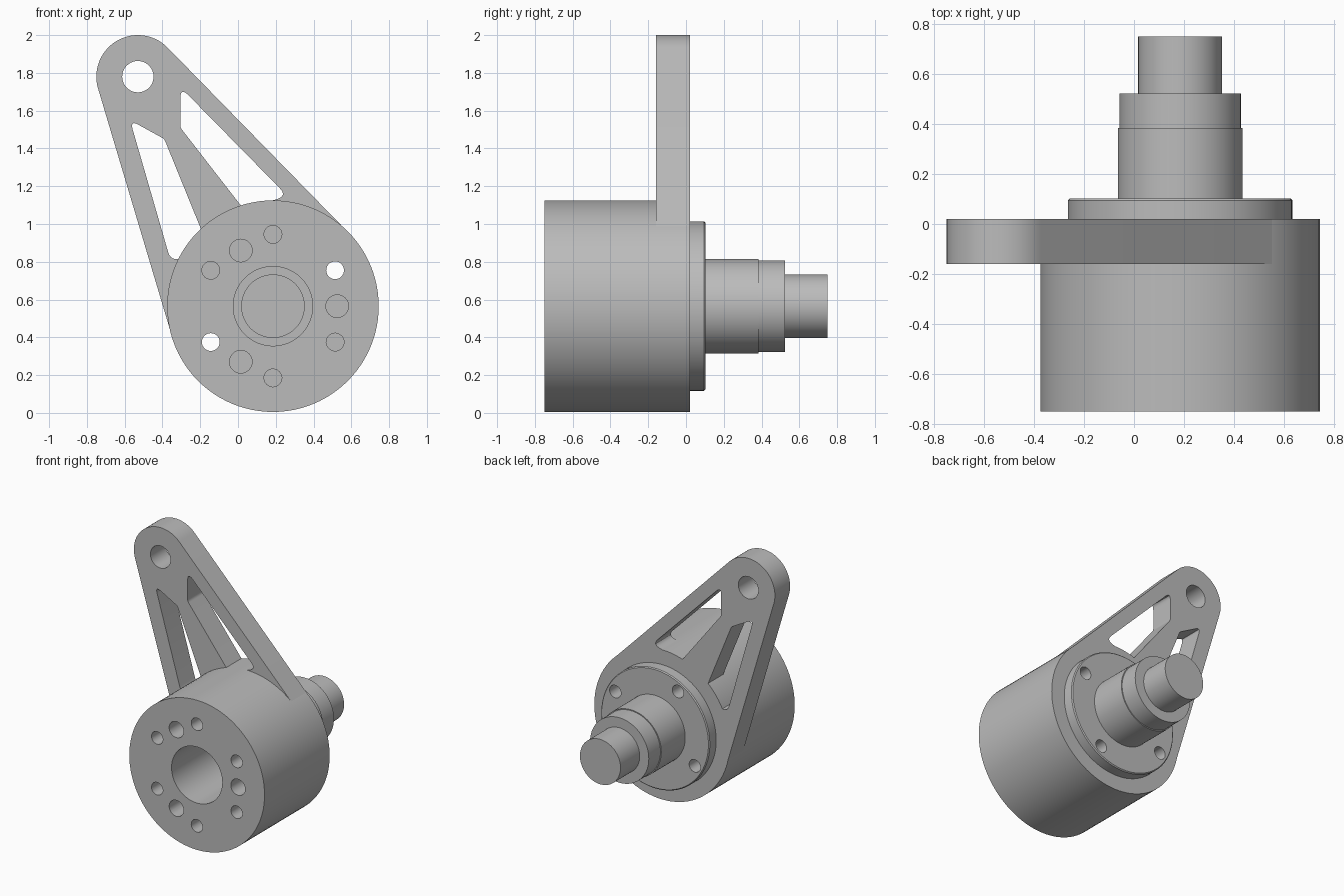
import bpy, bmesh, math
from mathutils import Vector, Matrix

default = bpy.data.objects.get("Cube")
if default:
    bpy.data.objects.remove(default, do_unlink=True)

CX, CZ = 0.185, 0.565          # main axis, running along y
EYE_X, EYE_Z = -0.53, 1.78     # arm eye
FRONT, STEP, BACK = -0.75, -0.16, 0.02
RADIUS = 0.56

grey = bpy.data.materials.new("machined_grey")
grey.use_nodes = True
grey.diffuse_color = (0.5, 0.5, 0.5, 1)
grey.node_tree.nodes["Principled BSDF"].inputs["Base Color"].default_value = (0.5, 0.5, 0.5, 1)


def make(name, bm):
    bmesh.ops.recalc_face_normals(bm, faces=bm.faces[:])
    mesh = bpy.data.meshes.new(name)
    bm.to_mesh(mesh)
    bm.free()
    mesh.materials.append(grey)
    obj = bpy.data.objects.new(name, mesh)
    bpy.context.collection.objects.link(obj)
    return obj


def prism(bm, outline, y0, y1):
    """Extrude an x-z outline from y0 to y1."""
    face = bm.faces.new([bm.verts.new((x, y0, z)) for x, z in outline])
    side = bmesh.ops.extrude_face_region(bm, geom=[face])["geom"]
    moved = [v for v in side if isinstance(v, bmesh.types.BMVert)]
    bmesh.ops.translate(bm, vec=(0, y1 - y0, 0), verts=moved)


def arc(x, z, r, start=0, end=360, n=48):
    last = n if end - start >= 360 else n - 1
    angles = [math.radians(start + (end - start) * i / last) for i in range(n)]
    return [(x + r * math.cos(a), z + r * math.sin(a)) for a in angles]


def rounded(corners, size, n=6):
    """Round every corner of a polygon by its own setback."""
    out = []
    for i, corner in enumerate(corners):
        p = Vector(corner)
        if not size[i]:
            out.append(tuple(p))
            continue
        a = p + (Vector(corners[i - 1]) - p).normalized() * size[i]
        b = p + (Vector(corners[(i + 1) % len(corners)]) - p).normalized() * size[i]
        for k in range(n + 1):
            t = k / n
            out.append(tuple(a * (1 - t) ** 2 + p * 2 * t * (1 - t) + b * t * t))
    return out


def lathe(name, profile, steps=96):
    """Spin a closed (radius, y) profile about the main axis."""
    bm = bmesh.new()
    verts = [bm.verts.new((CX + r, y, CZ)) for r, y in profile]
    edges = [bm.edges.new((v, verts[(i + 1) % len(verts)])) for i, v in enumerate(verts)]
    bmesh.ops.spin(bm, geom=verts + edges, cent=(CX, 0, CZ), axis=(0, 1, 0),
                   angle=math.tau, steps=steps)
    bmesh.ops.remove_doubles(bm, verts=bm.verts[:], dist=0.0001)
    return make(name, bm)


def cut(obj, bm):
    cutter = make("cutter", bm)
    cutter.hide_render = True
    mod = obj.modifiers.new("cut", "BOOLEAN")
    mod.operation, mod.solver, mod.object = "DIFFERENCE", "EXACT", cutter
    bpy.context.view_layer.objects.active = obj
    bpy.ops.object.modifier_apply(modifier=mod.name)
    bpy.data.objects.remove(cutter, do_unlink=True)


def polar(r, degrees):
    a = math.radians(degrees)
    return CX + r * math.cos(a), CZ + r * math.sin(a)


# Drum, flange and stepped hub with a central bore
housing = lathe("housing", [
    (0.21, FRONT), (RADIUS, FRONT), (RADIUS, BACK), (0.449, BACK),
    (0.449, 0.095), (0.442, 0.102), (0.25, 0.102), (0.25, 0.385),
    (0.243, 0.385), (0.243, 0.523), (0.15, 0.523), (0.15, 0.3), (0.21, 0.3)])

# Bolt holes: blind ones in the front and flange, two right through
holes = bmesh.new()
for angle in range(30, 390, 60):
    end = 0.2 if angle in (30, 210) else -0.45
    prism(holes, arc(*polar(0.38, angle), 0.047, n=32), FRONT - 0.05, end)
for angle in (0, 120, 240):
    prism(holes, arc(*polar(0.34, angle), 0.06, n=32), FRONT - 0.05, -0.45)
for angle in (120, 300):
    prism(holes, arc(*polar(0.38, angle), 0.047, n=32), -0.1, 0.2)
cut(housing, holes)

# Output shaft
bm = bmesh.new()
prism(bm, arc(CX, CZ, 0.168, n=96), 0.25, 0.75)
shaft = make("shaft", bm)

# Arm: tangent hull around the drum and the eye
big, small = RADIUS - 0.002, 0.22
dx, dz = EYE_X - CX, EYE_Z - CZ
heading = math.degrees(math.atan2(dz, dx))
spread = math.degrees(math.acos((big - small) / math.hypot(dx, dz)))
outline = arc(EYE_X, EYE_Z, small, heading - spread, heading + spread, 40)
outline += arc(CX, CZ, big, heading + spread, heading - spread + 360, 80)
bm = bmesh.new()
prism(bm, outline, STEP, BACK)
arm = make("arm", bm)

# Arm openings: eye, drum clearance and two triangular windows
left_window = rounded([(-0.572, 1.55), (-0.39, 1.45), (-0.15, 0.86), (-0.25, 0.84),
                       (-0.355, 0.80)], [0.05, 0.015, 0, 0, 0.055])
right_window = rounded([(-0.305, 1.725), (-0.305, 1.51), (0.06, 1.04), (0.15, 1.115),
                        (0.262, 1.148)], [0.06, 0.015, 0, 0, 0.06])
for shape in (arc(EYE_X, EYE_Z, 0.083), arc(CX, CZ, 0.55, n=96), left_window, right_window):
    bm = bmesh.new()
    prism(bm, shape, STEP - 0.1, BACK + 0.1)
    cut(arm, bm)

# Smooth round walls, keep machined edges sharp
for obj in (housing, shaft, arm):
    bpy.ops.object.select_all(action="DESELECT")
    obj.select_set(True)
    bpy.context.view_layer.objects.active = obj
    bpy.ops.object.shade_smooth_by_angle(angle=math.radians(30))
